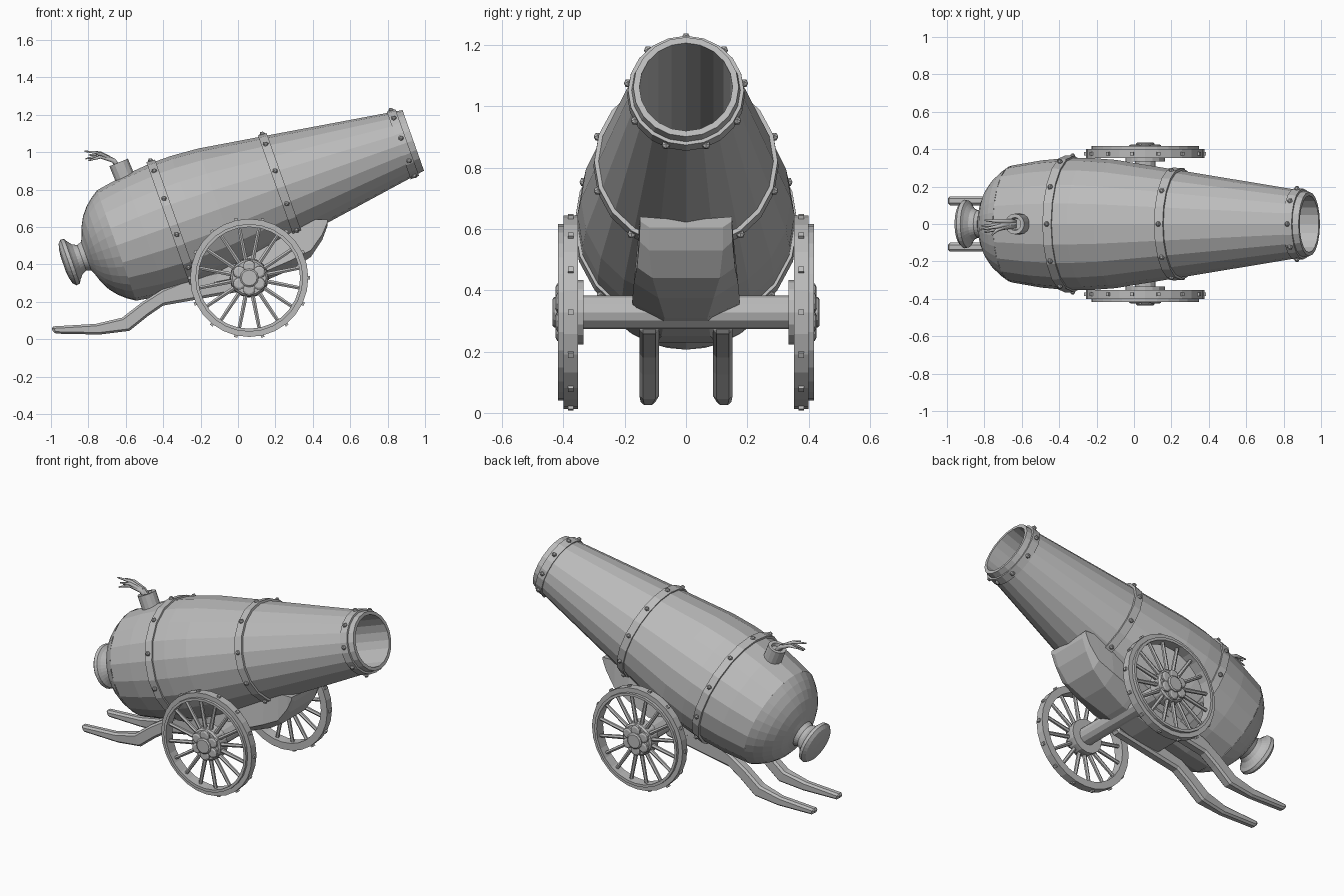
import bpy, bmesh, math
from mathutils import Matrix, Vector

if "Cube" in bpy.data.objects:
    bpy.data.objects.remove(bpy.data.objects["Cube"])

grey = bpy.data.materials.new("plain grey")
grey.diffuse_color = (0.5, 0.5, 0.5, 1)
grey.use_nodes = True
grey.node_tree.nodes["Principled BSDF"].inputs["Base Color"].default_value = grey.diffuse_color


def finish(name, bm):
    bmesh.ops.remove_doubles(bm, verts=bm.verts, dist=1e-5)
    bmesh.ops.recalc_face_normals(bm, faces=bm.faces)
    me = bpy.data.meshes.new(name)
    bm.to_mesh(me)
    bm.free()
    ob = bpy.data.objects.new(name, me)
    bpy.context.collection.objects.link(ob)
    me.materials.append(grey)
    return ob


def lathe(bm, profile, sides, mat, closed=False):
    """Revolve (height, radius) points around local z."""
    rings = []
    for h, r in profile:
        rings.append([bm.verts.new(mat @ Vector((r * math.cos(a), r * math.sin(a), h)))
                      for a in (2 * math.pi * i / sides for i in range(sides))]
                     if r > 0 else [bm.verts.new(mat @ Vector((0, 0, h)))])
    for a, b in zip(rings, rings[1:] + (rings[:1] if closed else [])):
        for i in range(sides):
            j = (i + 1) % sides
            if len(a) == 1:
                bm.faces.new((a[0], b[i], b[j]))
            elif len(b) == 1:
                bm.faces.new((a[i], a[j], b[0]))
            else:
                bm.faces.new((a[i], a[j], b[j], b[i]))


def aim(direction):
    return Vector(direction).to_track_quat('Z', 'Y').to_matrix().to_4x4()


# Barrel frame: local z runs from the muzzle back along the tilted axis
t = math.radians(19.5)
c, s = math.cos(t), math.sin(t)
BARREL = Matrix(((-s, 0, -c, 0.937), (0, 1, 0, 0), (c, 0, -s, 1.063), (0, 0, 0, 1)))

# Barrel with bore, rounded breech and rear knob
bm = bmesh.new()
lathe(bm, [(0.95, 0), (0.95, 0.152), (0, 0.152), (0, 0.172), (0.75, 0.289),
           (1.1, 0.343), (1.25, 0.354), (1.36, 0.354), (1.52, 0.34), (1.683, 0.313)], 20, BARREL)
finish("barrel", bm)
bm = bmesh.new()
lathe(bm, [(1.683, 0.313), (1.725, 0.285), (1.765, 0.25), (1.80, 0.207),
           (1.827, 0.155), (1.842, 0.11), (1.855, 0.082), (1.88, 0.073), (1.905, 0.084),
           (1.925, 0.108), (1.935, 0.126), (1.955, 0.13), (1.972, 0.112),
           (1.98, 0.08), (1.985, 0.04), (1.985, 0)], 32, BARREL)
ob = finish("breech_and_knob", bm)
ob.data.polygons.foreach_set("use_smooth", [False] * len(ob.data.polygons))

# Three riveted bands
for name, pos, r0, r1, n in (("muzzle_band", 0.058, 0.165, 0.192, 9),
                             ("middle_band", 0.75, 0.27, 0.302, 10),
                             ("rear_band", 1.36, 0.335, 0.367, 11)):
    bm = bmesh.new()
    w = 0.024
    lathe(bm, [(pos - w, r0), (pos - w, r1 - 0.003), (pos + w, r1), (pos + w, r0)], 20, BARREL, True)
    for i in range(n):
        a = 2 * math.pi * i / n
        bmesh.ops.create_icosphere(bm, subdivisions=1, radius=0.015, matrix=BARREL @ Matrix.Translation(
            (r1 * math.cos(a), r1 * math.sin(a), pos)))
    finish(name, bm)

# Fuse socket and frayed fuse strands
base, top = Vector((-0.595, 0, 0.84)), Vector((-0.638, 0, 0.945))
bm = bmesh.new()
h = (top - base).length
lathe(bm, [(0, 0), (0, 0.055), (h, 0.055), (h, 0.035), (h - 0.02, 0.03), (h - 0.02, 0)], 14,
      Matrix.Translation(base) @ aim(top - base))
finish("fuse_socket", bm)

cu = bpy.data.curves.new("fuse", 'CURVE')
cu.dimensions, cu.bevel_depth, cu.bevel_resolution = '3D', 0.013, 1
cu.use_fill_caps = True
for y0, y1, x1, z1, zm in ((0.0, -0.03, -0.82, 1.005, 0.995), (0.012, 0.02, -0.80, 0.985, 0.985),
                           (-0.012, -0.045, -0.80, 0.955, 0.975), (0.0, -0.01, -0.815, 0.965, 0.98),
                           (-0.006, -0.06, -0.76, 0.99, 0.99)):
    sp = cu.splines.new('POLY')
    sp.points.add(3)
    for p, co, rad in zip(sp.points, ((-0.63, y0, 0.91), (-0.665, y0, 0.955),
                                      (-0.735, (y0 + y1) / 2, zm), (x1, y1, z1)), (1.2, 1.1, 0.8, 0.3)):
        p.co, p.radius = (*co, 1), rad
tmp = bpy.data.objects.new("fuse_curve", cu)
bpy.context.collection.objects.link(tmp)
dg = bpy.context.evaluated_depsgraph_get()
bm = bmesh.new()
me = bpy.data.meshes.new_from_object(tmp.evaluated_get(dg))
bm.from_mesh(me)
bpy.data.objects.remove(tmp)
fuse = finish("fuse_strands", bm)
for p in fuse.data.polygons:
    p.material_index = 0

# Carriage cradle lofted from cross sections: x, (z, half width) of top, middle, bottom
stations = [(0.478, 0.64, 0.15, 0.625, 0.15, 0.605, 0.12), (0.45, 0.64, 0.15, 0.56, 0.152, 0.53, 0.12),
            (0.39, 0.64, 0.15, 0.475, 0.16, 0.44, 0.11), (0.29, 0.62, 0.15, 0.425, 0.17, 0.375, 0.09),
            (0.14, 0.52, 0.15, 0.36, 0.176, 0.31, 0.07), (-0.05, 0.45, 0.15, 0.32, 0.16, 0.25, 0.08),
            (-0.25, 0.37, 0.14, 0.28, 0.14, 0.23, 0.10)]
bm = bmesh.new()
rings = []
for x, zt, wt, zm, wm, zb, wb in stations:
    rings.append([bm.verts.new((x, y, z)) for y, z in
                  ((-wt, zt), (-wm, zm), (-wb, zb), (wb, zb), (wm, zm), (wt, zt), (0, zt - 0.012))])
for a, b in zip(rings, rings[1:]):
    for i in range(7):
        j = (i + 1) % 7
        bm.faces.new((a[i], a[j], b[j], b[i]))
bm.faces.new(rings[0])
bm.faces.new(rings[-1])
finish("cradle", bm)

# Two curved trail legs, matching upper and lower edge points
upper = [(-1.0, 0.068), (-0.76, 0.082), (-0.62, 0.115), (-0.51, 0.20), (-0.40, 0.27), (-0.24, 0.335), (0.04, 0.40)]
lower = [(-0.985, 0.03), (-0.74, 0.025), (-0.58, 0.045), (-0.48, 0.125), (-0.40, 0.18), (-0.26, 0.205), (0.04, 0.26)]
for side, label in ((-1, "near"), (1, "far")):
    bm = bmesh.new()
    rings = []
    for i, (u, l) in enumerate(zip(upper, lower)):
        y0, y1 = (0.10, 0.148) if i < 2 else (0.088, 0.152)
        rings.append([bm.verts.new((p[0], side * y, p[1])) for p, y in ((u, y0), (u, y1), (l, y1), (l, y0))])
    for a, b in zip(rings, rings[1:]):
        for i in range(4):
            j = (i + 1) % 4
            bm.faces.new((a[i], a[j], b[j], b[i]))
    bm.faces.new(rings[0])
    bm.faces.new(rings[-1])
    leg = finish(label + "_trail_leg", bm)
    bev = leg.modifiers.new("bevel", 'BEVEL')
    bev.width, bev.segments, bev.limit_method, bev.angle_limit = 0.012, 1, 'ANGLE', math.radians(50)

# Axle
TO_Y = Matrix.Rotation(-math.pi / 2, 4, 'X')
CENTRE = Matrix.Translation((0.06, 0, 0.328))
bm = bmesh.new()
lathe(bm, [(-0.35, 0), (-0.35, 0.055), (0.35, 0.055), (0.35, 0)], 12, CENTRE @ TO_Y)
finish("axle", bm)

# Wheels: rim, tyre studs, spokes and lobed hub
for side, label in ((-1, "near"), (1, "far")):
    W = CENTRE @ Matrix.Scale(side, 4, (0, 1, 0)) @ TO_Y
    bm = bmesh.new()
    lathe(bm, [(0.352, 0.272), (0.352, 0.316), (0.40, 0.316), (0.40, 0.288),
               (0.417, 0.288), (0.417, 0.272)], 28, W, True)
    for i in range(14):
        R = W @ Matrix.Rotation(2 * math.pi * i / 14, 4, 'Z')
        bmesh.ops.create_cube(bm, size=0.018, matrix=R @ Matrix.Translation((0.317, 0, 0.376)))
    finish(label + "_wheel_rim", bm)
    bm = bmesh.new()
    for i in range(16):
        R = W @ Matrix.Rotation(2 * math.pi * (i + 0.5) / 16, 4, 'Z') @ Matrix.Translation((0, 0, 0.383))
        lathe(bm, [(0.07, 0.013), (0.28, 0.0105)], 6, R @ Matrix.Rotation(math.pi / 2, 4, 'Y'))
    finish(label + "_wheel_spokes", bm)
    bm = bmesh.new()
    lathe(bm, [(0.335, 0), (0.335, 0.105), (0.352, 0.105), (0.40, 0.10), (0.41, 0.09), (0.41, 0)], 16, W)
    for i in range(6):
        R = W @ Matrix.Rotation(2 * math.pi * (i + 0.5) / 6, 4, 'Z') @ Matrix.Translation((0.062, 0, 0))
        lathe(bm, [(0.40, 0), (0.40, 0.034), (0.42, 0.032), (0.425, 0.022), (0.425, 0)], 10, R)
    lathe(bm, [(0.40, 0), (0.40, 0.05), (0.43, 0.05), (0.436, 0.042), (0.436, 0)], 12, W)
    finish(label + "_wheel_hub", bm)
